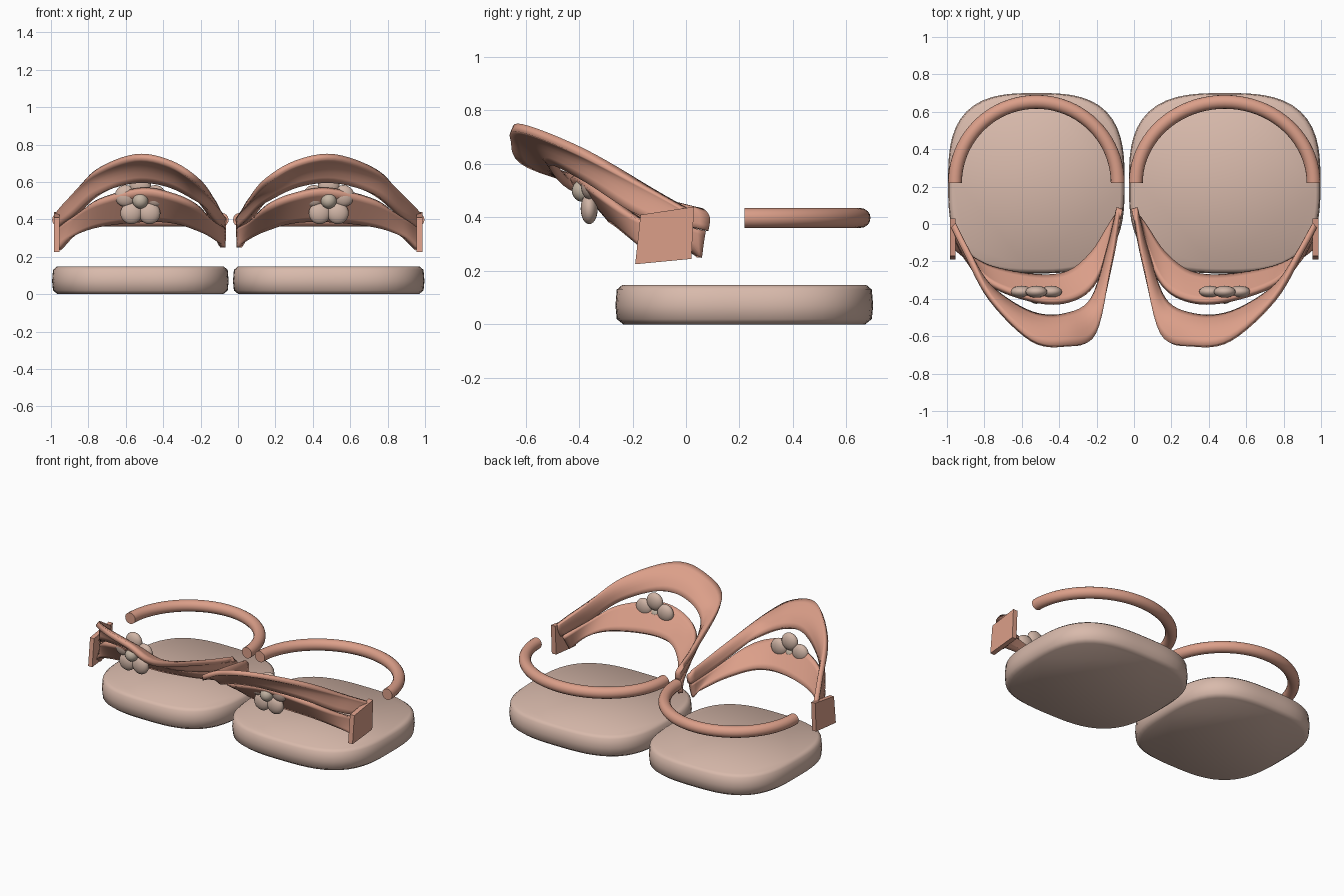
import bpy, bmesh, math
from mathutils import Vector

if "Cube" in bpy.data.objects:
    bpy.data.objects.remove(bpy.data.objects["Cube"])


def material(name, rgb):
    m = bpy.data.materials.new(name)
    m.diffuse_color = (*rgb, 1)
    m.use_nodes = True
    m.node_tree.nodes["Principled BSDF"].inputs["Base Color"].default_value = m.diffuse_color
    return m


STRAP = material("salmon leather", (0.71, 0.345, 0.25))
SOLE = material("beige sole", (0.69, 0.49, 0.41))
PETAL = material("pale petal", (0.63, 0.46, 0.38))
BEAD = material("stone bead", (0.55, 0.46, 0.37))


def finish(bm, name, mat, angle=60):
    bmesh.ops.recalc_face_normals(bm, faces=bm.faces)
    me = bpy.data.meshes.new(name)
    bm.to_mesh(me)
    bm.free()
    ob = bpy.data.objects.new(name, me)
    bpy.context.collection.objects.link(ob)
    me.materials.append(mat)
    bpy.ops.object.select_all(action='DESELECT')
    ob.select_set(True)
    bpy.context.view_layer.objects.active = ob
    bpy.ops.object.shade_smooth_by_angle(angle=math.radians(angle))
    return ob


def loft(rings, closed, caps=False):
    bm = bmesh.new()
    vs = [[bm.verts.new(p) for p in r] for r in rings]
    n = len(vs[0])
    for a, b in zip(vs, vs[1:]):
        for i in range(n if closed else n - 1):
            j = (i + 1) % n
            bm.faces.new((a[i], a[j], b[j], b[i]))
    if caps:
        bm.faces.new(vs[0])
        bm.faces.new(vs[-1])
    return bm


def spline(pts, steps=6):
    p = [Vector(q) for q in pts]
    p = [2 * p[0] - p[1]] + p + [2 * p[-1] - p[-2]]
    out = []
    for i in range(1, len(p) - 2):
        a, b, c, d = p[i - 1:i + 3]
        for k in range(steps):
            t = k / steps
            out.append(0.5 * (2 * b + (c - a) * t + (2 * a - 5 * b + 4 * c - d) * t * t
                              + (3 * b - a - 3 * c + d) * t ** 3))
    return out + [p[-2]]


# strap edges of the left sandal, from the outer side to the inner side
TOP_OUT = [(-.97, 0, .43), (-.9, -.14, .51), (-.77, -.4, .65), (-.55, -.62, .735),
           (-.36, -.65, .70), (-.21, -.59, .60), (-.12, -.22, .49), (-.075, .06, .42)]
TOP_IN = [(-.97, -.03, .35), (-.88, -.2, .42), (-.75, -.36, .53), (-.55, -.48, .60),
          (-.37, -.49, .58), (-.22, -.4, .50), (-.13, -.13, .40), (-.08, .08, .35)]
LOW_OUT = [(-.96, -.05, .34), (-.88, -.2, .41), (-.75, -.33, .50), (-.52, -.41, .56),
           (-.35, -.41, .53), (-.22, -.33, .47), (-.13, -.12, .39), (-.08, .07, .35)]
LOW_IN = [(-.96, -.12, .24), (-.88, -.18, .31), (-.75, -.24, .365), (-.52, -.28, .395),
          (-.35, -.26, .39), (-.22, -.15, .35), (-.13, -.01, .30), (-.08, .05, .25)]


def band(name, e0, e1, fit, bulge):
    rings = []
    for a, b in zip(spline(e0), spline(e1)):
        a, b = fit(a), fit(b)
        row = []
        for k in range(7):
            t = k / 6
            row.append(a.lerp(b, t) + Vector((0, bulge, bulge)) * math.sin(math.pi * t))
        rings.append(row)
    ob = finish(loft(rings, False), name, STRAP)
    mod = ob.modifiers.new("thickness", 'SOLIDIFY')
    mod.thickness = 0.032
    mod.offset = 0


for side, cx, hx in (("left", -0.522, 0.472), ("right", 0.485, 0.512)):
    sgn = -1 if side == "left" else 1

    # fits left strap coordinates to this sandal's width
    def fit(p):
        return Vector((cx + sgn * hx * (-.522 - p.x) / .472, p.y, p.z))

    # sole: rounded square with chamfered rims
    rings = []
    for z, inset in ((0, .03), (.02, .005), (.07, 0), (.13, .005), (.147, .025)):
        ring = []
        for i in range(64):
            a = 2 * math.pi * i / 64
            c, s = math.cos(a), math.sin(a)
            r = (abs(c) ** 3 + abs(s) ** 3) ** (-1 / 3)
            ring.append((cx + (hx - inset) * r * c, .218 + (.482 - inset) * r * s, z))
        rings.append(ring)
    finish(loft(rings, True, True), side + "_sole", SOLE, 80)

    # heel strap: half ring tube
    rings = []
    for i in range(41):
        a = math.pi * i / 40
        ring = []
        for k in range(16):
            b = 2 * math.pi * k / 16
            d = .037 * math.cos(b)
            ring.append((cx + (hx - .037 + d) * math.cos(a),
                         .218 + (.435 + d) * math.sin(a), .398 + .037 * math.sin(b)))
        rings.append(ring)
    finish(loft(rings, True, True), side + "_heel_strap", STRAP)

    # two front straps meeting at the sides
    band(side + "_upper_strap", TOP_OUT, TOP_IN, fit, 0.015)
    band(side + "_lower_strap", LOW_OUT, LOW_IN, fit, 0.0)

    # end tab on the outer side
    tab = [[(-.985, -.19, .225), (-.985, .02, .245), (-.955, .02, .245), (-.955, -.19, .225)],
           [(-.985, -.17, .41), (-.985, .03, .44), (-.955, .03, .44), (-.955, -.17, .41)]]
    tab = [[fit(Vector(p)) for p in r] for r in tab]
    finish(loft(tab, True, True), side + "_strap_tab", STRAP, 30)

    # flower: five flattened petals and a bead
    def ball(name, loc, scale, mat):
        bm = bmesh.new()
        bmesh.ops.create_uvsphere(bm, u_segments=20, v_segments=12, radius=1)
        for v in bm.verts:
            v.co = Vector([v.co[i] * scale[i] + loc[i] for i in range(3)])
        finish(bm, name, mat)

    for i in range(5):
        a = math.radians(90 + 72 * i)
        ball(f"{side}_petal_{i + 1}",
             (cx + .083 * math.cos(a), -.362, .50 + .083 * math.sin(a)),
             (.058, .032, .058), PETAL)
    ball(side + "_flower_bead", (cx, -.385, .50), (.042, .042, .042), BEAD)
